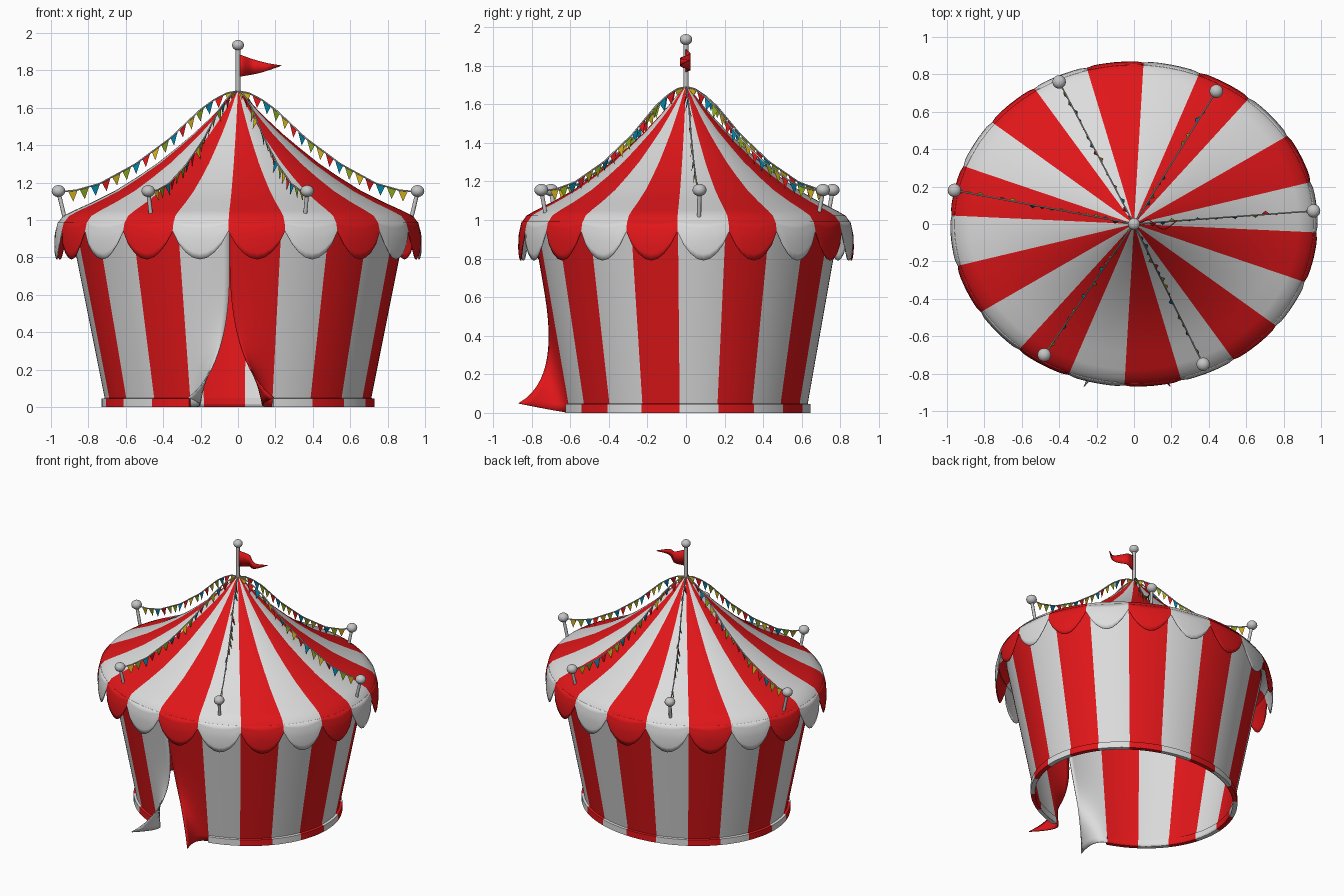
import bpy, bmesh, math, random
from mathutils import Vector

random.seed(4)
STRIPES, SUB, START, ASPECT = 20, 8, -3.0, 0.885

cube = bpy.data.objects.get("Cube")
if cube:
    bpy.data.objects.remove(cube, do_unlink=True)


def material(name, r, g, b):
    m = bpy.data.materials.new(name)
    m.use_nodes = True
    m.diffuse_color = (r, g, b, 1)
    m.node_tree.nodes["Principled BSDF"].inputs["Base Color"].default_value = (r, g, b, 1)
    return m


RED = material("tent red", 0.75, 0.008, 0.01)
WHITE = material("canvas white", 0.72, 0.72, 0.72)
GREY = material("pole grey", 0.55, 0.55, 0.55)
YELLOW = material("bunting yellow", 0.62, 0.42, 0.01)
GREEN = material("bunting green", 0.24, 0.36, 0.01)
TEAL = material("bunting teal", 0.0, 0.22, 0.36)


def finish(name, bm, mats, angle=40):
    me = bpy.data.meshes.new(name)
    bm.to_mesh(me)
    bm.free()
    for m in mats:
        me.materials.append(m)
    me.shade_smooth()
    me.set_sharp_from_angle(angle=math.radians(angle))
    ob = bpy.data.objects.new(name, me)
    bpy.context.collection.objects.link(ob)
    return ob


def lerp_table(pts, x):
    for (x0, y0), (x1, y1) in zip(pts, pts[1:]):
        if x <= x1:
            return y0 + (y1 - y0) * (x - x0) / (x1 - x0)
    return pts[-1][1]


def around(col, r, z):
    a = math.radians(START + col * 360 / STRIPES / SUB)
    return Vector((r * math.sin(a), -r * ASPECT * math.cos(a), z))


def striped_sheet(name, point, rows, first=0, last=STRIPES, weld=True, cap=False, thick=0):
    """Grid around the tent; every stripe takes the next of two colours."""
    bm = bmesh.new()
    cols = range(first * SUB, last * SUB + 1)
    grid = [[bm.verts.new(point(c, j)) for j in range(rows)] for c in cols]
    for i in range(len(grid) - 1):
        for j in range(rows - 1):
            f = bm.faces.new((grid[i][j], grid[i][j + 1], grid[i + 1][j + 1], grid[i + 1][j]))
            f.material_index = (cols[i] // SUB) % 2
    if weld:
        bmesh.ops.remove_doubles(bm, verts=bm.verts[:], dist=0.0001)
    if cap:
        bmesh.ops.holes_fill(bm, edges=[e for e in bm.edges if e.is_boundary], sides=0)
    ob = finish(name, bm, (RED, WHITE))
    if thick:
        mod = ob.modifiers.new("cloth", "SOLIDIFY")
        mod.thickness, mod.offset = thick, 0
    return ob


# Roof
ROOF = [(0.012, 1.685), (0.05, 1.65), (0.10, 1.595), (0.16, 1.535), (0.24, 1.46), (0.33, 1.385),
        (0.43, 1.305), (0.54, 1.23), (0.66, 1.155), (0.78, 1.095), (0.88, 1.05), (0.935, 1.022), (0.96, 0.99)]
striped_sheet("roof", lambda c, j: around(c, *ROOF[j]), len(ROOF))

# Scalloped valance
BELL = [(0.78, 0.972), (0.84, 0.98), (0.92, 0.978), (0.99, 0.96)]


def valance_point(c, j):
    u = (c % SUB) / SUB
    low = 0.94 - 0.15 * math.sin(math.pi * u) ** 0.8
    z = 0.99 + (low - 0.99) * j / 6
    return around(c, lerp_table(BELL, z), z)


striped_sheet("valance", valance_point, 7, thick=0.006)

# Wall, with the two door flaps swept aside and outwards at the front
WALL_ROWS = 26


def wall_point(c, j):
    z = 1 - j / (WALL_ROWS - 1)
    p = around(c, 0.70 + 0.2 * z, z)
    n = STRIPES * SUB
    t = min(c, n - c) / SUB
    if t < 1:
        side = 1 if c < n / 2 else -1
        k = max(0, 1 - z / 0.85)
        w = (1 - t) ** 2
        p += Vector((side * 0.23 * k ** 3, -0.25 * k ** 4, 0.05 * k ** 8)) * w
    return p


striped_sheet("wall", wall_point, WALL_ROWS, weld=False, thick=0.006)

# Base band, open at the doorway
BAND = [(0.73, 0.045), (0.73, 0), (0.70, 0), (0.70, 0.05), (0.73, 0.045)]
striped_sheet("base_band", lambda c, j: around(c, *BAND[j]), len(BAND), 1, STRIPES - 1, cap=True)


def tube(name, pts, radius, mat):
    cu = bpy.data.curves.new(name, "CURVE")
    cu.dimensions = "3D"
    cu.bevel_depth, cu.bevel_resolution, cu.use_fill_caps = radius, 2, True
    sp = cu.splines.new("POLY")
    sp.points.add(len(pts) - 1)
    for q, p in zip(sp.points, pts):
        q.co = (*p, 1)
    cu.materials.append(mat)
    ob = bpy.data.objects.new(name, cu)
    bpy.context.collection.objects.link(ob)


def ball(name, loc, r):
    bm = bmesh.new()
    bmesh.ops.create_uvsphere(bm, u_segments=20, v_segments=12, radius=r)
    bmesh.ops.scale(bm, vec=(1, 1, 0.88), verts=bm.verts[:])
    bmesh.ops.translate(bm, vec=loc, verts=bm.verts[:])
    finish(name, bm, (GREY,))


# Centre pole
tube("centre_pole", [Vector((0, 0, 1.6)), Vector((0, 0, 1.92))], 0.013, GREY)
ball("centre_pole_knob", (0, 0, 1.935), 0.032)

# Waving pennant
bm = bmesh.new()
pairs = []
for i in range(13):
    s = i / 12
    y = 0.028 * math.sin(s * 7) * min(1, 3 * s)
    half = 0.058 * (1 - s) + 0.001
    mid = 1.826 - 0.008 * math.sin(s * math.pi)
    pairs.append([bm.verts.new((0.01 + 0.22 * s, y, mid + d * half)) for d in (1, -1)])
for a, b in zip(pairs, pairs[1:]):
    bm.faces.new((a[0], a[1], b[1], b[0]))
mod = finish("pennant", bm, (RED,)).modifiers.new("cloth", "SOLIDIFY")
mod.thickness, mod.offset = 0.006, 0

# Rim posts, each with a rope and bunting up to the centre pole
POSTS = [(-0.96, 0.18), (-0.40, 0.76), (0.44, 0.71), (0.96, 0.07), (0.37, -0.75), (-0.48, -0.70)]
SAG = [(0, 1.69), (0.06, 1.68), (0.13, 1.645), (0.21, 1.59), (0.375, 1.44),
       (0.57, 1.3), (0.77, 1.195), (0.9, 1.16), (1, 1.15)]
FLAGS = 17
for n, (x, y) in enumerate(POSTS, 1):
    foot = Vector((x * 0.965, y * 0.965, 1.01))
    tube(f"rim_post_{n}", [foot, Vector((x, y, 1.15))], 0.011, GREY)
    ball(f"rim_post_knob_{n}", (x, y, 1.155), 0.036)
    rope = [Vector((x * f, y * f, lerp_table(SAG, f))) for f in [i / 60 for i in range(61)]]
    tube(f"bunting_rope_{n}", rope, 0.004, GREY)

    # Triangles spaced evenly along the rope length
    dist = [0]
    for a, b in zip(rope, rope[1:]):
        dist.append(dist[-1] + (b - a).length)
    table = [(d, i / 60) for i, d in enumerate(dist)]

    def on_rope(d):
        f = lerp_table(table, d)
        return Vector((x * f, y * f, lerp_table(SAG, f)))

    bm = bmesh.new()
    step = (dist[-1] - 0.06) / FLAGS
    across = Vector((-y, x, 0)).normalized()
    for i in range(FLAGS):
        d = dist[-1] - 0.06 - (i + 0.3) * step
        a, b = on_rope(d - 0.027), on_rope(d + 0.027)
        tip = (a + b) / 2 + Vector((0, 0, -0.06)) + across * random.uniform(-0.02, 0.02)
        f = bm.faces.new([bm.verts.new(p) for p in (a, tip, b)])
        f.material_index = i % 4
    finish(f"bunting_{n}", bm, (YELLOW, GREEN, TEAL, RED))
